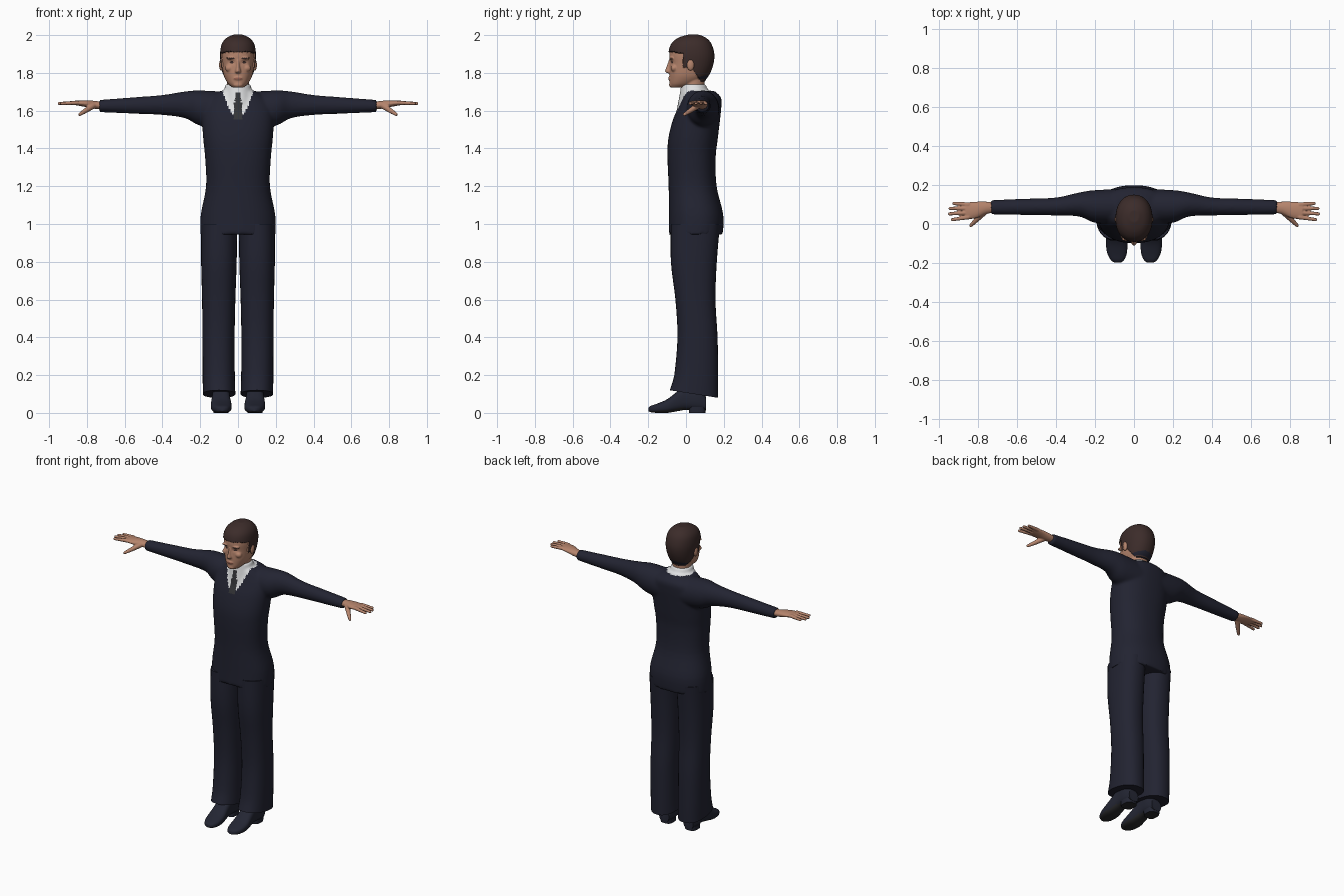
import bpy
import bmesh
import math
from mathutils import Vector, Matrix

cube = bpy.data.objects.get("Cube")
if cube:
    bpy.data.objects.remove(cube, do_unlink=True)


def material(name, r, g, b):
    mat = bpy.data.materials.new(name)
    mat.use_nodes = True
    mat.diffuse_color = (r, g, b, 1)
    bsdf = next(n for n in mat.node_tree.nodes if n.type == "BSDF_PRINCIPLED")
    bsdf.inputs["Base Color"].default_value = (r, g, b, 1)
    bsdf.inputs["Roughness"].default_value = 0.8
    return mat


NAVY = material("navy cloth", 0.016, 0.017, 0.031)
SKIN = material("skin", 0.46, 0.23, 0.15)
HAIR = material("brown hair", 0.045, 0.025, 0.023)
SHIRT = material("white shirt", 0.75, 0.76, 0.77)
TIE = material("dark grey tie", 0.035, 0.036, 0.04)
LIPS = material("lips", 0.3, 0.115, 0.08)
LEATHER = material("navy leather", 0.017, 0.019, 0.033)
SOLE = material("black sole", 0.022, 0.022, 0.024)


def catmull(rows, steps):
    """Smoothly interpolate a list of stations."""
    out = []
    for i in range(len(rows) - 1):
        a, b = rows[max(i - 1, 0)], rows[i]
        c, d = rows[i + 1], rows[min(i + 2, len(rows) - 1)]
        for s in range(steps):
            t = s / steps
            out.append([q + t / 2 * (r - p + t * (2 * p - 5 * q + 4 * r - w + t * (3 * (q - r) + w - p)))
                        for p, q, r, w in zip(a, b, c, d)])
    return out + [list(rows[-1])]


def loft(bm, axis, rows, segments=32, power=2.0, steps=4):
    """Rows hold: position on axis, side centre, side radius, low, high."""
    rings = []
    for t, side, radius, low, high in catmull(rows, steps):
        ring = []
        for k in range(segments):
            a = math.tau * k / segments
            c, s = math.cos(a), math.sin(a)
            u = side + radius * math.copysign(abs(c) ** (2 / power), c)
            v = (low + high) / 2 + (high - low) / 2 * math.copysign(abs(s) ** (2 / power), s)
            ring.append(bm.verts.new({"x": (t, u, v), "y": (u, t, v), "z": (u, v, t)}[axis]))
        rings.append(ring)
    for lower, upper in zip(rings, rings[1:]):
        for k in range(segments):
            n = (k + 1) % segments
            bm.faces.new((lower[k], lower[n], upper[n], upper[k]))
    bm.faces.new(rings[0])
    bm.faces.new(rings[-1])


def ball(bm, centre, size):
    matrix = Matrix.Translation(centre) @ Matrix.Diagonal((*size, 1))
    bmesh.ops.create_uvsphere(bm, u_segments=20, v_segments=12, radius=1, matrix=matrix)


def limb(bm, start, end, r1, r2):
    """Tapered rod with rounded ends."""
    start, end = Vector(start), Vector(end)
    turn = (end - start).to_track_quat("Z", "Y").to_matrix().to_4x4()
    bmesh.ops.create_cone(bm, cap_ends=True, segments=14, radius1=r1, radius2=r2, depth=(end - start).length,
                          matrix=Matrix.Translation((start + end) / 2) @ turn)
    ball(bm, start, (r1,) * 3)
    ball(bm, end, (r2,) * 3)


def finish(name, bm, mats, voxel=0, rule=None, shape=None, angle=50):
    """Make the object, fuse its pieces if asked, then shape and colour it."""
    bmesh.ops.recalc_face_normals(bm, faces=bm.faces)
    mesh = bpy.data.meshes.new(name)
    bm.to_mesh(mesh)
    bm.free()
    obj = bpy.data.objects.new(name, mesh)
    bpy.context.collection.objects.link(obj)
    if voxel:
        fuse = obj.modifiers.new("fuse", "REMESH")
        fuse.mode, fuse.voxel_size = "VOXEL", voxel
        soften = obj.modifiers.new("soften", "SMOOTH")
        soften.factor, soften.iterations = 0.5, 4
        graph = bpy.context.evaluated_depsgraph_get()
        mesh = bpy.data.meshes.new_from_object(obj.evaluated_get(graph))
        obj.modifiers.clear()
        obj.data = mesh
    mesh.materials.clear()
    for mat in mats:
        mesh.materials.append(mat)
    if shape:
        moves = [shape(v.co.copy(), v.normal.copy()) for v in mesh.vertices]
        for v, co in zip(mesh.vertices, moves):
            v.co = co
        mesh.update()
    if rule:
        for face in mesh.polygons:
            face.material_index = rule(face.center, face.normal)
    bpy.ops.object.select_all(action="DESELECT")
    obj.select_set(True)
    bpy.context.view_layer.objects.active = obj
    bpy.ops.object.shade_smooth_by_angle(angle=math.radians(angle))


# Jacket: torso, collar and sleeves fused, with shirt and tie in the opening
bm = bmesh.new()
loft(bm, "z", [(0.945, 0, 0.2, -0.09, 0.195), (1.05, 0, 0.197, -0.09, 0.197), (1.2, 0, 0.169, -0.092, 0.162),
               (1.35, 0, 0.174, -0.098, 0.157), (1.45, 0, 0.184, -0.094, 0.168), (1.55, 0, 0.19, -0.07, 0.18),
               (1.62, 0, 0.185, -0.04, 0.187), (1.67, 0, 0.15, -0.022, 0.185), (1.705, 0, 0.09, -0.02, 0.15)],
     48, 2.3)
loft(bm, "z", [(1.6, 0, 0.085, -0.05, 0.13), (1.69, 0, 0.077, -0.033, 0.12), (1.74, 0, 0.066, -0.026, 0.104)])
for s in (-1, 1):
    loft(bm, "x", [(s * 0.06, 0.09, 0.09, 1.5, 1.7), (s * 0.2, 0.09, 0.084, 1.52, 1.707),
                   (s * 0.28, 0.1, 0.062, 1.56, 1.702), (s * 0.4, 0.09, 0.046, 1.577, 1.683),
                   (s * 0.55, 0.088, 0.042, 1.584, 1.671), (s * 0.735, 0.086, 0.037, 1.592, 1.657)])


def jacket_colour(c, n):
    x = abs(c.x)
    if c.y < 0.02 and x < 0.012 + (1.7 - c.z) * 0.1 and 1.555 < c.z < 1.7:
        return 2
    edge = 1.565 + 0.12 * (x / 0.075) ** 2 if c.y < 0.04 else 1.705
    return int(c.z > edge and x < 0.088)


finish("jacket", bm, [NAVY, SHIRT, TIE], 0.009, jacket_colour)

# Head: skull, neck and features fused, then hair and face coloured by region
bm = bmesh.new()
loft(bm, "z", [(1.722, 0, 0.028, -0.08, 0.0), (1.74, 0, 0.05, -0.087, 0.05), (1.77, 0, 0.069, -0.088, 0.1),
               (1.8, 0, 0.079, -0.088, 0.122), (1.85, 0, 0.086, -0.086, 0.14), (1.9, 0, 0.089, -0.088, 0.144),
               (1.95, 0, 0.081, -0.074, 0.13), (1.98, 0, 0.058, -0.04, 0.104), (1.996, 0, 0.025, 0.01, 0.07)],
     40, 2.2)
loft(bm, "z", [(1.66, 0, 0.06, -0.015, 0.1), (1.73, 0, 0.058, -0.015, 0.098), (1.79, 0, 0.06, -0.01, 0.1)])
loft(bm, "z", [(1.798, 0, 0.013, -0.098, -0.05), (1.808, 0, 0.017, -0.112, -0.05),
               (1.835, 0, 0.011, -0.103, -0.05), (1.87, 0, 0.009, -0.09, -0.05)], 16)
ball(bm, (0, -0.082, 1.77), (0.026, 0.013, 0.011))
ball(bm, (0, -0.076, 1.737), (0.026, 0.014, 0.014))
for s in (-1, 1):
    ball(bm, (s * 0.034, -0.076, 1.878), (0.03, 0.013, 0.008))
    ball(bm, (s * 0.045, -0.062, 1.825), (0.024, 0.019, 0.02))


def is_hair(c):
    if c.y < -0.015:
        return c.z > 1.91 - max(0, abs(c.x) - 0.06) * 0.3
    if c.y < 0.03:
        return c.z > 1.83
    return c.z > max(1.755, 1.83 - (c.y - 0.03) * 1.6)


def in_oval(c, x, z, w, h):
    return c.y < -0.04 and ((abs(c.x) - x) / w) ** 2 + ((c.z - z) / h) ** 2 < 1


def head_shape(co, n):
    if is_hair(co):
        return co + n * 0.006
    if co.y < -0.04:
        gap = ((abs(co.x) - 0.033) / 0.016) ** 2 + ((co.z - 1.856) / 0.011) ** 2
        co.y += 0.007 * math.exp(-gap)
    return co


def head_colour(c, n):
    if is_hair(c):
        nape = c.y > 0.05 and n.z < -0.45 and c.z < 1.8
        return 3 if nape else 1
    if in_oval(c, 0.034, 1.856, 0.012, 0.005) or in_oval(c, 0.036, 1.877, 0.019, 0.004):
        return 1
    return 2 if in_oval(c, 0, 1.77, 0.024, 0.006) else 0


finish("head", bm, [SKIN, HAIR, LIPS, NAVY], 0.004, head_colour, head_shape)

for s, side in ((-1, "right"), (1, "left")):
    # Ear
    bm = bmesh.new()
    ball(bm, (s * 0.089, 0.024, 1.842), (0.011, 0.019, 0.03))
    finish(side + "_ear", bm, [SKIN])

    # Hand: wrist and palm with four spread fingers and a lowered thumb
    bm = bmesh.new()
    loft(bm, "x", [(s * 0.71, 0.085, 0.027, 1.605, 1.645), (s * 0.76, 0.083, 0.032, 1.61, 1.652),
                   (s * 0.81, 0.072, 0.043, 1.62, 1.655), (s * 0.865, 0.067, 0.043, 1.63, 1.653)], 24)
    for root, tip, reach in ((0.1, 0.106, 0.925), (0.08, 0.08, 0.944), (0.058, 0.052, 0.947), (0.035, 0.022, 0.933)):
        limb(bm, (s * 0.85, root, 1.642), (s * reach, tip, 1.638), 0.0115, 0.0085)
    limb(bm, (s * 0.77, 0.06, 1.625), (s * 0.81, 0.02, 1.598), 0.017, 0.013)
    limb(bm, (s * 0.81, 0.02, 1.598), (s * 0.838, -0.008, 1.58), 0.013, 0.009)
    finish(side + "_hand", bm, [SKIN], 0.004)

    # Trouser leg, its hem cut higher over the instep
    bm = bmesh.new()
    loft(bm, "z", [(0.08, s * 0.1, 0.086, -0.086, 0.17), (0.2, s * 0.102, 0.085, -0.062, 0.17),
                   (0.4, s * 0.103, 0.085, -0.045, 0.167), (0.6, s * 0.102, 0.088, -0.056, 0.156),
                   (0.8, s * 0.101, 0.094, -0.08, 0.163), (1.0, s * 0.1, 0.095, -0.08, 0.18)], 32, 2.3)
    for v in bm.verts:
        v.co.z += max(0, 0.2 - v.co.z) * max(0, 0.17 - v.co.y) * 1.3
    finish(side + "_trouser_leg", bm, [NAVY])

    # Shoe upper with dark underside, and heel block
    bm = bmesh.new()
    loft(bm, "y", [(0.105, s * 0.09, 0.036, 0.012, 0.085), (0.06, s * 0.09, 0.046, 0.012, 0.14),
                   (0.0, s * 0.09, 0.046, 0.016, 0.145), (-0.05, s * 0.09, 0.05, 0.008, 0.11),
                   (-0.1, s * 0.089, 0.055, 0.0, 0.072), (-0.15, s * 0.087, 0.05, 0.0, 0.05),
                   (-0.185, s * 0.085, 0.034, 0.003, 0.038), (-0.198, s * 0.084, 0.016, 0.008, 0.028)], 28, 2.7)
    finish(side + "_shoe", bm, [LEATHER, SOLE], rule=lambda c, n: int(n.z < -0.6))
    bm = bmesh.new()
    loft(bm, "z", [(0, s * 0.09, 0.04, 0.015, 0.103), (0.03, s * 0.09, 0.042, 0.015, 0.105)], 24, 3, 1)
    finish(side + "_heel", bm, [LEATHER, SOLE], rule=lambda c, n: int(n.z < -0.6))
